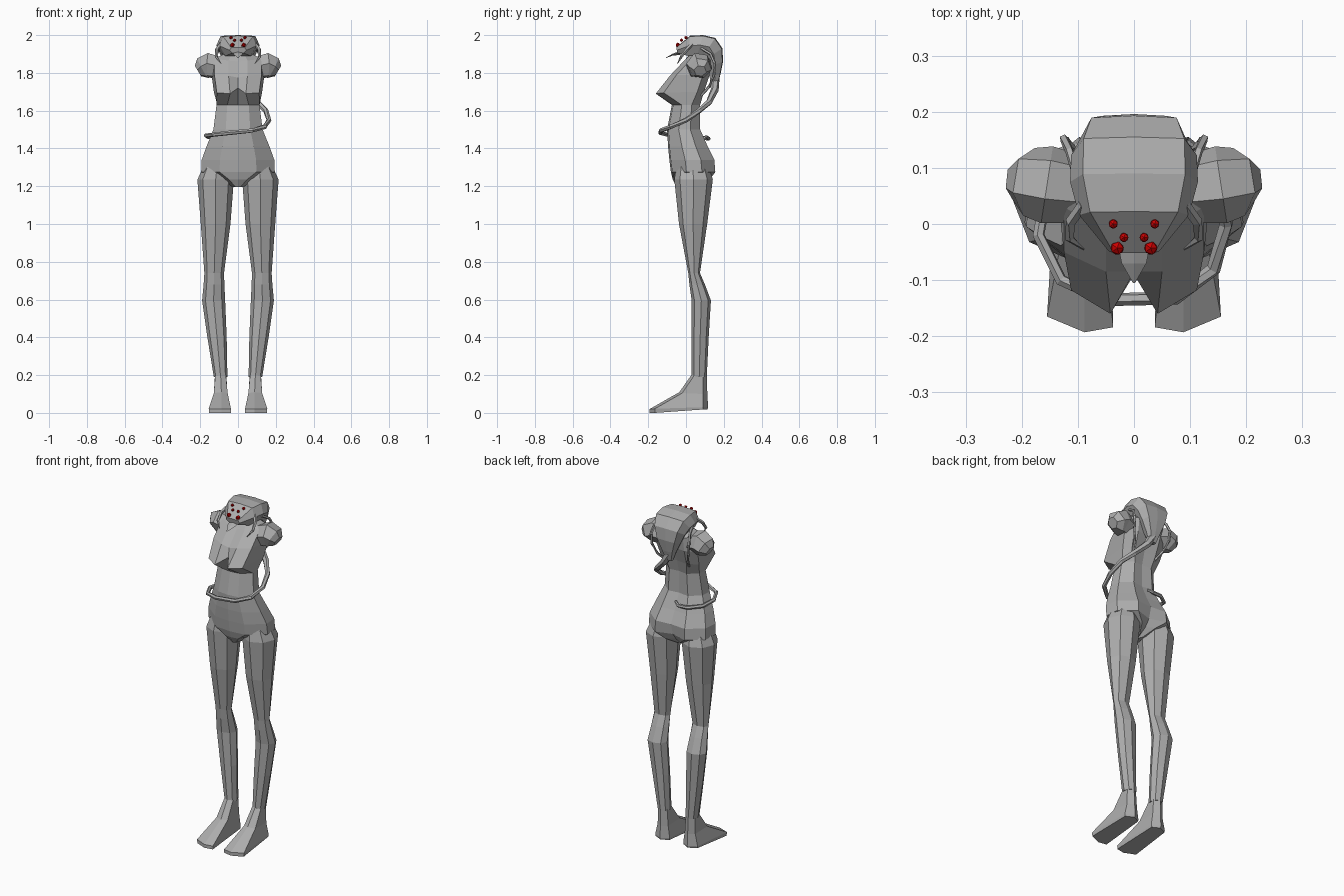
import bpy, bmesh, math
from mathutils import Vector


def material(name, col):
    m = bpy.data.materials.new(name)
    m.diffuse_color = (*col, 1)
    return m


GREY = material("grey_skin", (0.42, 0.42, 0.42))
RED = material("eye_red", (0.6, 0.0, 0.0))


def loft(name, rings, mirror=False, mat=GREY):
    """Skin closed rings of equal length, capped at both ends."""
    bm = bmesh.new()
    vr = [[bm.verts.new(p) for p in r] for r in rings]
    n = len(vr[0])
    for a, b in zip(vr, vr[1:]):
        for i in range(n):
            j = (i + 1) % n
            bm.faces.new((a[i], a[j], b[j], b[i]))
    bm.faces.new(vr[0])
    bm.faces.new(vr[-1])
    bmesh.ops.recalc_face_normals(bm, faces=bm.faces)
    me = bpy.data.meshes.new(name)
    bm.to_mesh(me)
    bm.free()
    me.materials.append(mat)
    ob = bpy.data.objects.new(name, me)
    bpy.context.collection.objects.link(ob)
    if mirror:
        ob.modifiers.new("mirror", "MIRROR").use_mirror_merge = False
    return ob


def both_sides(half):
    """Full ring from a half ring whose first and last points lie on x = 0."""
    return half + [(-x, y, z) for x, y, z in half[-2:0:-1]]


def tube(name, pts, sides=6, mirror=False):
    """Tapered tube along (x, y, z, radius) points."""
    rings = []
    for i, p in enumerate(pts):
        a, b = pts[max(i - 1, 0)], pts[min(i + 1, len(pts) - 1)]
        d = (Vector(b[:3]) - Vector(a[:3])).normalized()
        u = d.cross(Vector((0.3, 0.2, 1))).normalized()
        v = d.cross(u)
        rings.append([Vector(p[:3]) + p[3] * (u * math.cos(t) + v * math.sin(t))
                      for t in (2 * math.pi * k / sides for k in range(sides))])
    return loft(name, rings, mirror)


# Torso: z, half width, front y, back y
torso = []
for z, w, f, b in [(1.195, .025, -.05, .06), (1.235, .095, -.07, .125),
                   (1.275, .195, -.08, .155), (1.34, .192, -.088, .15),
                   (1.41, .167, -.095, .115), (1.50, .13, -.10, .075),
                   (1.63, .114, -.075, .075)]:
    d = b - f
    cleft = .03 if z < 1.3 else .008
    torso.append(both_sides([(0, f, z), (w * .5, f + .008, z), (w, f + d * .35, z),
                             (w * .96, f + d * .7, z), (w * .5, b, z), (0, b - cleft, z)]))
# Pointed bust, then upper chest and neck base
torso.append(both_sides([(0, -.09, 1.72), (.042, -.16, 1.69), (.112, -.118, 1.695),
                         (.128, .06, 1.70), (.07, .095, 1.70), (0, .085, 1.70)]))
torso.append(both_sides([(0, -.085, 1.775), (.05, -.085, 1.785), (.125, -.05, 1.79),
                         (.14, .09, 1.79), (.075, .125, 1.79), (0, .115, 1.79)]))
torso.append(both_sides([(0, -.01, 1.86), (.05, -.01, 1.865), (.125, .03, 1.875),
                         (.125, .10, 1.875), (.07, .13, 1.87), (0, .125, 1.87)]))
torso.append(both_sides([(0, .03, 1.91), (.03, .035, 1.91), (.055, .06, 1.91),
                         (.055, .09, 1.91), (.03, .115, 1.91), (0, .12, 1.91)]))
loft("torso", torso)

# Shoulder stumps
tube("shoulder_stump", [(.09, .06, 1.825, .06), (.155, .07, 1.84, .07),
                        (.187, .075, 1.825, .062), (.212, .075, 1.81, .034)], 6, True)

# Legs: z, inner x, outer x, front y, back y
leg = []
for z, x0, x1, f, b in [(1.31, .04, .18, -.05, .12), (1.235, .022, .215, -.062, .142),
                        (1.0, .04, .197, -.037, .112), (.74, .074, .178, .012, .074),
                        (.68, .072, .182, .018, .10), (.595, .068, .19, .03, .132),
                        (.40, .06, .162, .03, .12), (.19, .056, .128, .03, .11)]:
    cx, cy, rx, ry = (x0 + x1) / 2, (f + b) / 2, (x1 - x0) / 2, (b - f) / 2
    leg.append([(cx + rx * math.cos(t), cy + ry * math.sin(t), z)
                for t in (k * math.pi / 4 for k in range(8))])
loft("leg", leg, True)

# Feet: toe out, toe mid, toe in, heel in, heel mid, heel out
loft("foot", [
    [(.12, .045, .20), (.092, .028, .20), (.064, .045, .20),
     (.062, .09, .20), (.092, .11, .20), (.122, .09, .20)],
    [(.128, -.02, .105), (.088, -.035, .11), (.055, -.02, .105),
     (.055, .09, .10), (.09, .113, .10), (.124, .09, .10)],
    [(.155, -.165, .022), (.088, -.193, .02), (.037, -.184, .02),
     (.045, .09, .03), (.09, .117, .03), (.14, .09, .03)],
    [(.153, -.165, .0), (.088, -.193, .0), (.038, -.184, .0),
     (.047, .09, .018), (.09, .113, .018), (.137, .09, .018)]], True)

# Head shell: crown (y, z), underside (y, z), half width; sweeps back and down
head = []
for ty, tz, by, bz, w in [(-.052, 1.935, -.045, 1.905, .045), (.022, 1.997, .01, 1.89, .098),
                          (.09, 2.0, .06, 1.895, .114), (.155, 1.985, .09, 1.89, .112),
                          (.193, 1.93, .10, 1.87, .095), (.196, 1.86, .115, 1.83, .072),
                          (.182, 1.79, .125, 1.78, .042), (.165, 1.73, .135, 1.73, .02)]:
    def at(x, k):
        return (x, ty + (by - ty) * k, tz + (bz - tz) * k)
    head.append(both_sides([at(0, 0), at(w * .8, .04), at(w, .5), at(w * .68, 1), at(0, 1)]))
loft("head", head)

# Pointed jaw plate
loft("jaw", [both_sides([(0, -.035, 1.915), (.03, -.03, 1.91), (0, -.03, 1.895)]),
             both_sides([(0, -.07, 1.902), (.022, -.07, 1.897), (0, -.07, 1.892)]),
             both_sides([(0, -.105, 1.882), (.002, -.105, 1.88), (0, -.105, 1.879)])])

# Long tendril from the head wrapping round the waist
tube("tendril", [(0, .152, 1.77, .026), (.035, .152, 1.71, .021), (.10, .122, 1.645, .017),
                 (.147, .07, 1.60, .014), (.164, 0, 1.55, .013), (.142, -.08, 1.515, .013),
                 (.075, -.132, 1.495, .012), (-.05, -.135, 1.482, .012),
                 (-.13, -.10, 1.473, .011), (-.17, -.02, 1.468, .011),
                 (-.155, .065, 1.46, .011), (-.09, .115, 1.452, .011),
                 (-.03, .12, 1.452, .01), (-.005, .105, 1.465, .007)])

# Thin tubes from the head sides to the back
tube("back_tube", [(.10, .08, 1.93, .008), (.115, .13, 1.90, .008), (.125, .152, 1.85, .008),
                   (.12, .148, 1.79, .008), (.10, .125, 1.73, .008), (.075, .08, 1.68, .007)],
     5, True)

# Mandibles hanging beside the face
tube("mandible", [(.09, .035, 1.955, .010), (.112, .005, 1.925, .010),
                  (.115, -.025, 1.885, .008), (.09, -.045, 1.85, .002)], 5, True)

# Three pairs of eyes
for i, (x, y, z, r) in enumerate([(.037, 0, 1.987, .009), (.018, -.024, 1.973, .009),
                                  (.030, -.043, 1.947, .013)]):
    for s in (1, -1):
        bpy.ops.mesh.primitive_ico_sphere_add(subdivisions=1, radius=r, location=(s * x, y, z))
        ob = bpy.context.object
        ob.name = f"eye_{i}_{'right' if s > 0 else 'left'}"
        ob.data.materials.append(RED)
